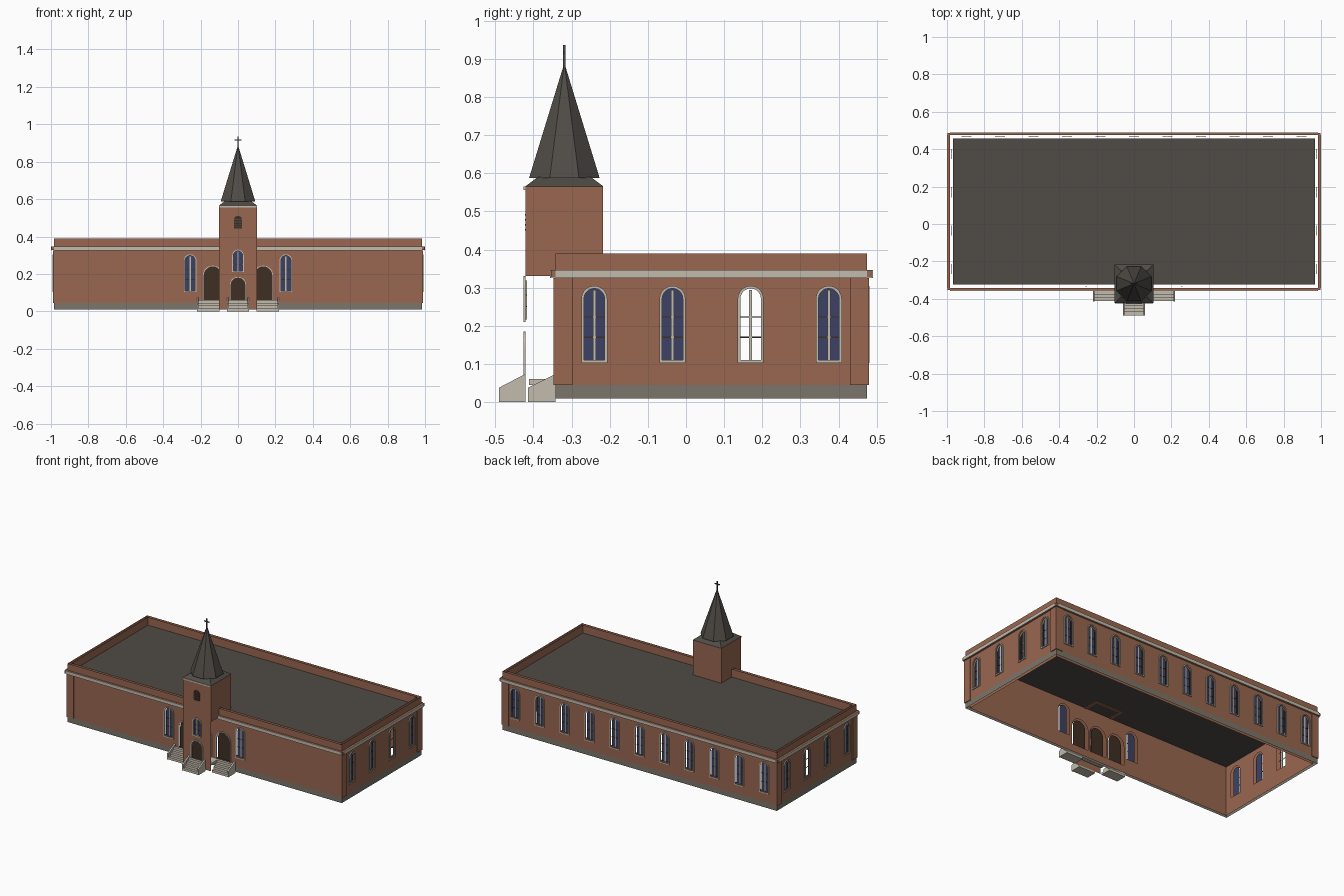
import bpy, bmesh, math
from mathutils import Matrix, Vector

if "Cube" in bpy.data.objects:
    bpy.data.objects.remove(bpy.data.objects["Cube"])


def material(name, r, g, b):
    m = bpy.data.materials.new(name)
    m.use_nodes = True
    m.diffuse_color = (r, g, b, 1)
    m.node_tree.nodes["Principled BSDF"].inputs["Base Color"].default_value = (r, g, b, 1)
    return m


BRICK = material("brick", 0.32, 0.135, 0.08)
ROOF = material("dark_roof", 0.08, 0.072, 0.062)
CREAM = material("cream_stone", 0.54, 0.50, 0.42)
GREY = material("grey_stone", 0.20, 0.18, 0.145)
GLASS = material("blue_glass", 0.045, 0.053, 0.125)
DOOR = material("dark_brown", 0.048, 0.028, 0.017)

# Main dimensions
HX, HY, CY = 0.985, 0.4085, 0.0665
GAP = 0.018
PLINTH, TOP, ROOF_Z = 0.045, 0.39, 0.336
TY, TH, T_TOP = -0.319, 0.1015, 0.565
ORIGIN = Matrix.Identity(4)


def side(k, half, cy=CY):
    """Wall frame: x runs along the wall, -y points outward."""
    return (Matrix.Translation((0, cy, 0)) @ Matrix.Rotation(k * math.pi / 2, 4, 'Z')
            @ Matrix.Translation((0, -half, 0)))


def finish(name, bm, mat, frame=ORIGIN):
    me = bpy.data.meshes.new(name)
    bm.to_mesh(me)
    bm.free()
    me.materials.append(mat)
    ob = bpy.data.objects.new(name, me)
    ob.matrix_world = frame
    bpy.context.collection.objects.link(ob)
    return ob


def box(name, mat, frame, x0, x1, y0, y1, z0, z1):
    bm = bmesh.new()
    bmesh.ops.create_cube(bm, size=1)
    bmesh.ops.scale(bm, vec=(x1 - x0, y1 - y0, z1 - z0), verts=bm.verts)
    bmesh.ops.translate(bm, vec=((x0 + x1) / 2, (y0 + y1) / 2, (z0 + z1) / 2), verts=bm.verts)
    return finish(name, bm, mat, frame)


def arch(u, w, z0, z1, n=10):
    """Outline of a round-headed opening of half width w."""
    pts = [(u - w, z0), (u + w, z0)]
    for i in range(n + 1):
        a = math.pi * i / n
        pts.append((u + w * math.cos(a), z1 - w + w * math.sin(a)))
    return pts


def sheet(name, mat, frame, outlines, y=0, facing=-1):
    """Flat wall panel; the outlines after the first are holes."""
    bm = bmesh.new()
    for pts in outlines:
        vs = [bm.verts.new((p[0], y, p[1])) for p in pts]
        for a, b in zip(vs, vs[1:] + vs[:1]):
            bm.edges.new((a, b))
    bmesh.ops.triangle_fill(bm, use_beauty=True, edges=bm.edges[:], normal=Vector((0, facing, 0)))
    bm.normal_update()
    for f in bm.faces:
        if f.normal.y * facing < 0:
            f.normal_flip()
    return finish(name, bm, mat, frame)


def rect(u, z0, z1):
    return [(-u, z0), (u, z0), (u, z1), (-u, z1)]


def arch_frame(name, frame, u, w, z0, z1, t=0.007, out=0.006, sill=True):
    """Raised stone surround of an arched opening."""
    bm = bmesh.new()
    outer = arch(u, w + t, z0 - (t if sill else 0), z1 + t)
    inner = arch(u, w, z0, z1)
    rows = [[bm.verts.new((p[0], y, p[1])) for p in pts]
            for pts, y in ((outer, 0), (outer, -out), (inner, -out), (inner, 0))]
    n = len(outer)
    for i in range(0 if sill else 1, n):
        j = (i + 1) % n
        for a, b in zip(rows, rows[1:]):
            bm.faces.new((a[i], a[j], b[j], b[i]))
    bmesh.ops.recalc_face_normals(bm, faces=bm.faces)
    finish(name, bm, CREAM, frame)


def window(frame, u, w, z0, z1, glass=True, depth=0.01):
    arch_frame("window_surround", frame, u, w, z0, z1)
    if glass:
        sheet("window_glass", GLASS, frame, [arch(u, w, z0, z1)], depth)
    box("window_mullion", CREAM, frame, u - 0.004, u + 0.004, depth - 0.004, depth - 0.001, z0, z1 - 0.004)
    for f in (0.32, 0.6):
        z = z0 + (z1 - z0) * f
        box("window_bar", DOOR, frame, u - w, u + w, depth - 0.003, depth - 0.001, z - 0.0015, z + 0.0015)


# Window and door positions along each wall
W, WZ0, WZ1 = 0.027, 0.11, 0.298
rows = {
    0: [-0.256, 0.256],
    1: [-0.307 + 0.205 * i for i in range(4)],
    2: [-0.895 + 0.179 * i for i in range(11)],
    3: [0.307 - 0.205 * i for i in range(4)],
}
doors = [-0.135, 0, 0.135]
names = ("front", "left", "back", "right")

# Main walls: outer and inner skins, plinth, pilasters, cornice and windows
for k, us in rows.items():
    nm = names[k]
    half, run = (HY, HX) if k % 2 == 0 else (HX, HY)
    fr = side(k, half)
    holes = [(u, W, WZ0, WZ1) for u in us]
    if k == 0:
        holes += [(u, 0.046, 0.06, 0.238) for u in doors]
    sheet(nm + "_wall", BRICK, fr, [rect(run, PLINTH, TOP)] + [arch(*h) for h in holes])
    sheet(nm + "_inner_wall", BRICK, fr,
          [rect(run - GAP, 0.01, TOP)] + [arch(u, w + 0.014, a, b + 0.005) for u, w, a, b in holes], GAP, 1)
    sheet(nm + "_plinth", GREY, fr, [rect(run, 0.01, PLINTH)])
    for s in (-1, 1):
        a, b = sorted((s * (run - 0.045), s * (run + 0.005)))
        box(nm + "_pilaster", BRICK, fr, a, b, -0.005, 0, PLINTH, 0.326)
    box(nm + "_cornice", BRICK, fr, -run - 0.012, run + 0.012, -0.012, 0, 0.327, 0.346)
    box(nm + "_cornice_face", CREAM, fr, -run, run, -0.015, -0.012, 0.326, 0.347)
    for i, u in enumerate(us):
        window(fr, u, W, WZ0, WZ1, glass=not (k % 2 and i == 2))

# Main doors
front = side(0, HY)
for u in doors:
    sheet("door_leaf", DOOR, front, [arch(u, 0.046, 0.06, 0.238)], 0.008)
    arch_frame("door_surround", front, u, 0.046, 0.06, 0.238, sill=False)

# Flat roof
box("flat_roof", ROOF, ORIGIN, -HX + GAP, HX - GAP, CY - HY + GAP, CY + HY - GAP, ROOF_Z - 0.002, ROOF_Z + 0.002)

# Tower: a thin full-height front and a short body above the roof
tower = side(0, TH, TY)
sheet("tower_front", BRICK, tower, [rect(TH, 0.01, T_TOP), arch(0, 0.024, 0.217, 0.323),
                                    arch(0, 0.037, 0.06, 0.178), arch(0, 0.022, 0.443, 0.51)])
for k in (1, 2, 3):
    sheet("tower_wall", BRICK, side(k, TH, TY), [rect(TH, 0.333, T_TOP)])
for k in range(4):
    box("tower_wall_foot", BRICK, side(k, TH, TY), -TH, TH, 0.001, 0.018, 0.331, 0.342)
window(tower, 0, 0.024, 0.217, 0.323, depth=0.004)
sheet("tower_door", DOOR, tower, [arch(0, 0.037, 0.06, 0.178)], 0.003)
arch_frame("tower_door_surround", tower, 0, 0.037, 0.06, 0.178, sill=False)
box("tower_cornice", CREAM, tower, -TH, TH, -0.005, 0, 0.556, T_TOP)

# Belfry louvre
sheet("louvre_panel", DOOR, tower, [arch(0, 0.022, 0.443, 0.51)], 0.004)
for i in range(4):
    z = 0.45 + 0.013 * i
    box("louvre_slat", ROOF, tower, -0.021, 0.021, -0.002, 0.004, z, z + 0.004)


# Spire: square skirt, eight-sided cone and cross
def cone(name, sides, r1, r2, z0, z1):
    bm = bmesh.new()
    bmesh.ops.create_cone(bm, cap_ends=True, segments=sides, radius1=r1, radius2=r2, depth=z1 - z0)
    turn = Matrix.Rotation(math.pi / sides, 4, 'Z')
    bm.transform(Matrix.Translation((0, TY, (z0 + z1) / 2)) @ turn)
    # Turn the flats to face the axes whatever the starting angle
    p = max(bm.verts, key=lambda v: v.co.x).co
    if abs(p.y - TY) < 1e-4:
        bmesh.ops.rotate(bm, cent=(0, TY, 0), matrix=turn.to_3x3(), verts=bm.verts)
    finish(name, bm, ROOF)


cone("spire_skirt", 4, 0.103 * math.sqrt(2), 0.07 * math.sqrt(2), T_TOP, 0.59)
cone("spire", 8, 0.1, 0.003, 0.588, 0.88)
box("cross_post", ROOF, ORIGIN, -0.003, 0.003, TY - 0.003, TY + 0.003, 0.87, 0.936)
box("cross_arm", ROOF, ORIGIN, -0.018, 0.018, TY - 0.003, TY + 0.003, 0.913, 0.919)


# Entrance steps with sloping cheek walls
def flight(x0, x1, y0, y1, cheeks):
    run = (y1 - y0) / 4
    for i in range(4):
        box("step", CREAM, ORIGIN, x0, x1, y0 + run * i, y1, 0.015 * i, 0.015 * (i + 1))
    for x in cheeks:
        bm = bmesh.new()
        vs = [bm.verts.new((x - 0.005, y, z)) for y, z in
              ((y0 - 0.002, 0), (y1, 0), (y1, 0.074), (y0 - 0.002, 0.038))]
        f = bm.faces.new(vs)
        ext = bmesh.ops.extrude_face_region(bm, geom=[f])["geom"]
        bmesh.ops.translate(bm, vec=(0.01, 0, 0), verts=[v for v in ext if isinstance(v, bmesh.types.BMVert)])
        bmesh.ops.recalc_face_normals(bm, faces=bm.faces)
        finish("step_cheek", bm, CREAM)


flight(-0.06, 0.06, -0.488, -0.421, (-0.055, 0.055))
for s in (-1, 1):
    a, b = sorted((s * 0.1, s * 0.22))
    flight(a, b, -0.412, CY - HY, (s * 0.215,))
box("porch_landing", CREAM, ORIGIN, -0.1, 0.1, -0.412, CY - HY, 0.045, 0.06)
